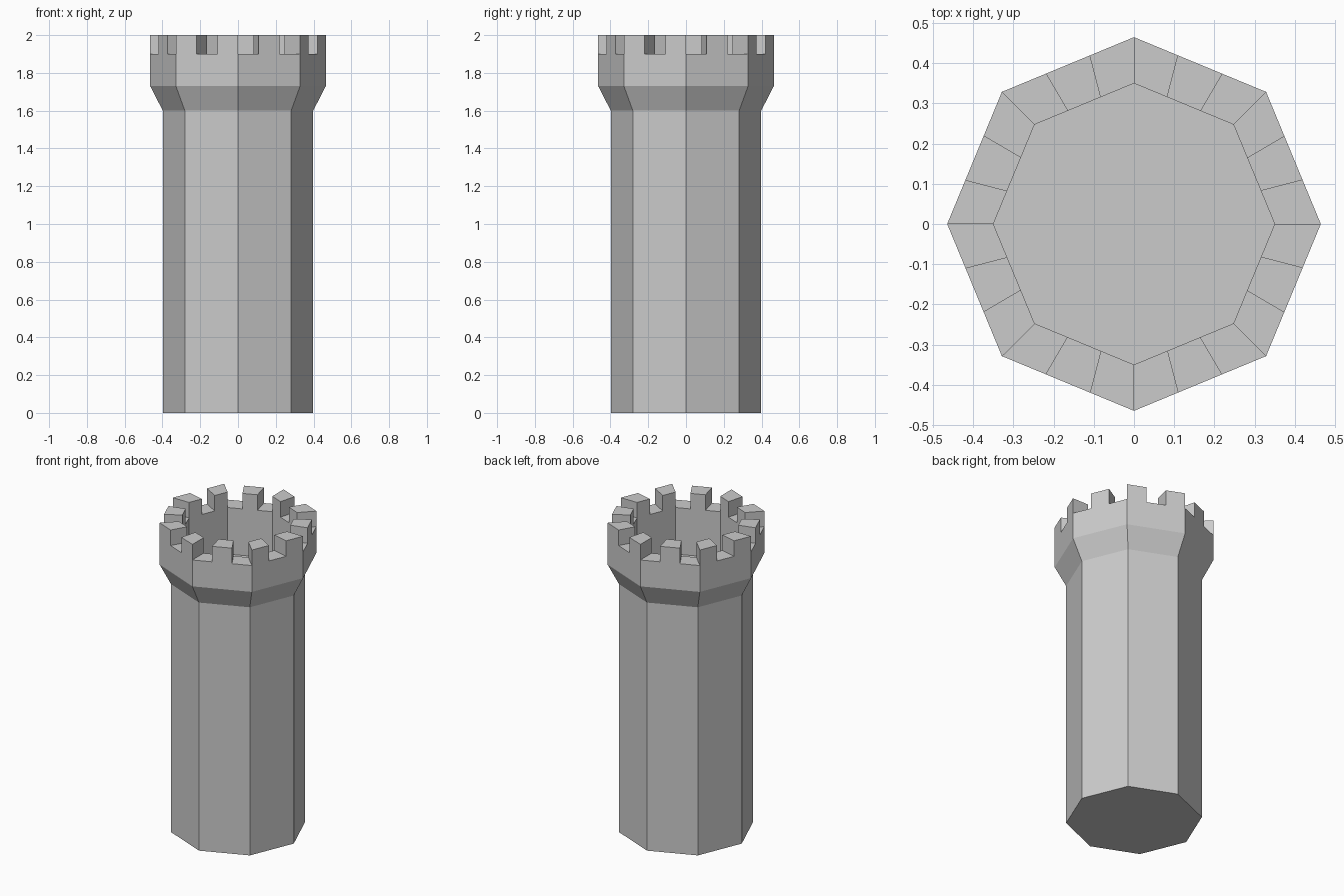
import bpy, bmesh, math
from mathutils import Vector

if "Cube" in bpy.data.objects:
    bpy.data.objects.remove(bpy.data.objects["Cube"])

SIDES, CUTS = 8, 3  # octagonal tower, each wall split into three battlement slots


def ring(bm, radius, z):
    """Octagon ring of vertices with every side split into thirds."""
    corners = [Vector((radius * math.cos(math.tau * i / SIDES),
                       radius * math.sin(math.tau * i / SIDES), z))
               for i in range(SIDES)]
    return [bm.verts.new(corners[i].lerp(corners[(i + 1) % SIDES], k / CUTS))
            for i in range(SIDES) for k in range(CUTS)]


def bridge(bm, a, b):
    n = len(a)
    return [bm.faces.new((a[i], a[(i + 1) % n], b[(i + 1) % n], b[i]))
            for i in range(n)]


bm = bmesh.new()

# Shaft, flared collar, parapet, then down the inside to the sunken floor
profile = [(0.398, 0), (0.398, 1.6), (0.465, 1.73), (0.465, 1.9),
           (0.35, 1.9), (0.35, 1.6)]
rings = [ring(bm, r, z) for r, z in profile]
bands = [bridge(bm, a, b) for a, b in zip(rings, rings[1:])]
bm.faces.new(rings[0][::-1])
bm.faces.new(rings[-1])

# Merlons: raise every second slot of the parapet top
merlons = bmesh.ops.extrude_discrete_faces(bm, faces=bands[3][1::2])["faces"]
bmesh.ops.translate(bm, vec=(0, 0, 0.1),
                    verts=list({v for f in merlons for v in f.verts}))

# Merge coplanar strips back into clean flat walls
bmesh.ops.dissolve_limit(bm, angle_limit=math.radians(1),
                         verts=bm.verts[:], edges=bm.edges[:])
bmesh.ops.recalc_face_normals(bm, faces=bm.faces[:])

mesh = bpy.data.meshes.new("castle_tower")
bm.to_mesh(mesh)
bm.free()
bpy.context.collection.objects.link(bpy.data.objects.new("castle_tower", mesh))
